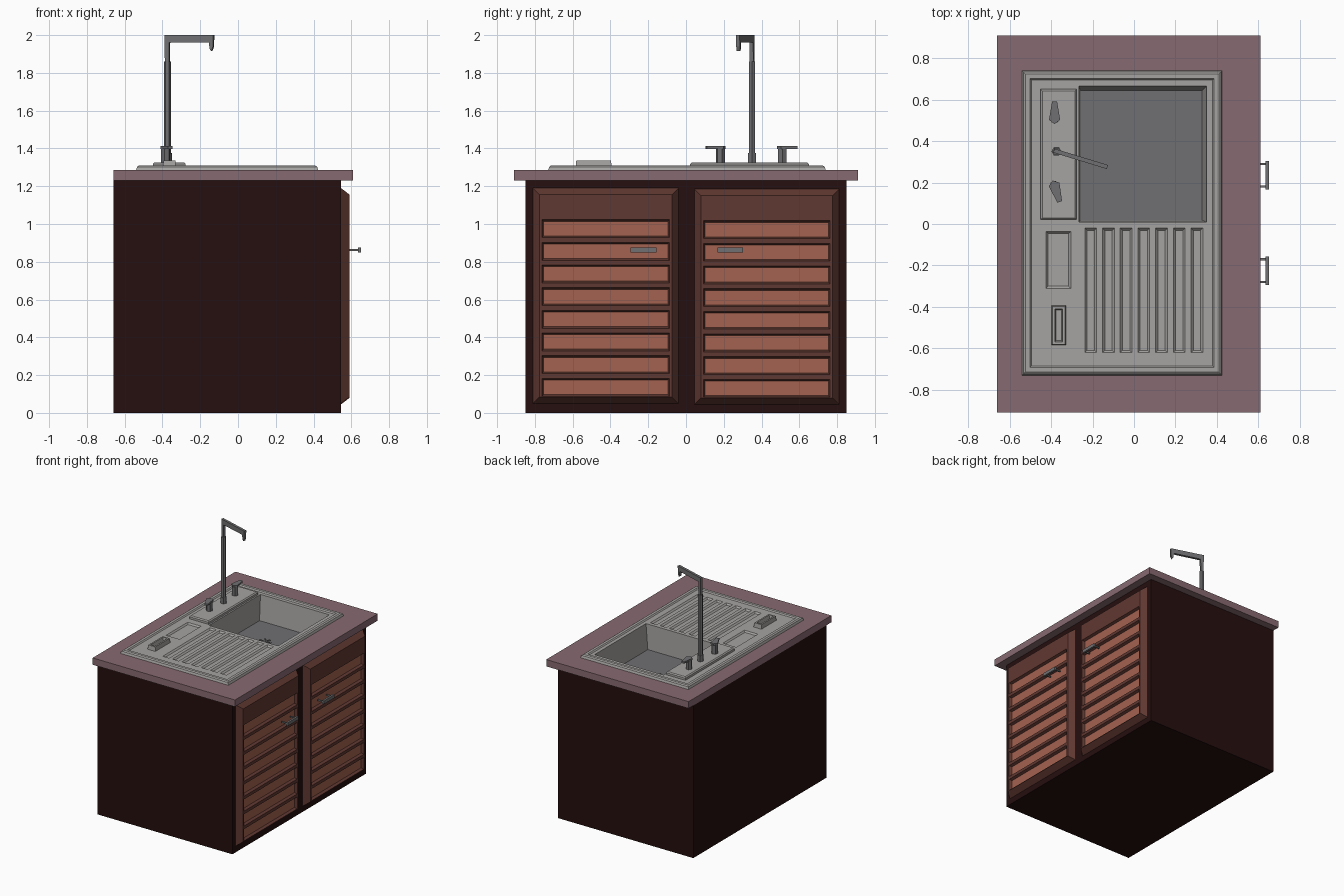
import bpy, bmesh, math
from mathutils import Matrix, Vector

if "Cube" in bpy.data.objects:
    bpy.data.objects.remove(bpy.data.objects["Cube"])


def mat(name, r, g, b):
    m = bpy.data.materials.new(name)
    m.diffuse_color = (r, g, b, 1)
    m.use_nodes = True
    m.node_tree.nodes["Principled BSDF"].inputs["Base Color"].default_value = m.diffuse_color
    return m


STONE = mat("mauve_stone", .245, .145, .165)
DARK = mat("dark_wood", .019, .0045, .0045)
WOOD = mat("brown_wood", .118, .040, .031)
SLAT = mat("orange_wood", .37, .123, .08)
STEEL = mat("light_steel", .38, .37, .36)
GREY = mat("dark_steel", .16, .16, .168)


def finish(bm, name, *mats):
    me = bpy.data.meshes.new(name)
    bm.to_mesh(me)
    bm.free()
    for m in mats:
        me.materials.append(m)
    ob = bpy.data.objects.new(name, me)
    bpy.context.collection.objects.link(ob)
    return ob


def up(u, v, w):
    return (u, v, w)


def forward(u, v, w):      # plane facing +x
    return (w, u, v)


def loft(bm, rings, place=up, first=False, last=False, closed=False, cap_mat=0):
    """Rectangular rings (u0, u1, v0, v1, w) joined in order."""
    vs = [[bm.verts.new(place(u, v, w)) for u, v in ((a, c), (b, c), (b, d), (a, d))]
          for a, b, c, d, w in rings]
    pairs = list(zip(vs, vs[1:])) + ([(vs[-1], vs[0])] if closed else [])
    for p, q in pairs:
        for i in range(4):
            j = (i + 1) % 4
            bm.faces.new((p[i], p[j], q[j], q[i]))
    if first:
        bm.faces.new(vs[0][::-1])
    if last:
        bm.faces.new(vs[-1]).material_index = cap_mat


def sheet(bm, us, vs, w, recess, rim, depth, place=up, floor_mat=0):
    """Grid of flat cells; those chosen by recess(i, j) are sunk with sloped rims."""
    g = [[bm.verts.new(place(u, v, w)) for v in vs] for u in us]
    for i in range(len(us) - 1):
        for j in range(len(vs) - 1):
            f = bm.faces.new((g[i][j], g[i + 1][j], g[i + 1][j + 1], g[i][j + 1]))
            if recess(i, j):
                loft_rings = [(us[i], us[i + 1], vs[j], vs[j + 1], w),
                              (us[i] + rim, us[i + 1] - rim, vs[j] + rim, vs[j + 1] - rim, w - depth)]
                bm.faces.remove(f)
                loft(bm, loft_rings, place, last=True, cap_mat=floor_mat)


def shrink(r, d, w):
    return (r[0] + d, r[1] - d, r[2] + d, r[3] - d, w)


def block(name, r, z0, z1, m, bevel=0.0, first=True):
    bm = bmesh.new()
    rings = [(*r, z0)] + ([(*r, z1 - bevel)] if bevel else []) + [shrink(r, bevel, z1)]
    loft(bm, rings, first=first, last=True)
    return finish(bm, name, m)


def prism(name, pts, w0, w1, m, matrix=Matrix()):
    """Extruded outline."""
    bm = bmesh.new()
    lo = [bm.verts.new(matrix @ Vector((x, y, w0))) for x, y in pts]
    hi = [bm.verts.new(matrix @ Vector((x, y, w1))) for x, y in pts]
    n = len(pts)
    for i in range(n):
        bm.faces.new((lo[i], lo[(i + 1) % n], hi[(i + 1) % n], hi[i]))
    bm.faces.new(lo[::-1])
    bm.faces.new(hi)
    bmesh.ops.recalc_face_normals(bm, faces=bm.faces)
    return finish(bm, name, m)


def ngon(cx, cy, r, n):
    return [(cx + r * math.cos(2 * math.pi * k / n), cy + r * math.sin(2 * math.pi * k / n))
            for k in range(n)]


# Cabinet body, open at the top so the bowl can hang inside
bm = bmesh.new()
body = (-.66, .545, -.85, .85)
loft(bm, [(*body, 0), (*body, 1.23)], first=True)
finish(bm, "cabinet_body", DARK)

# Countertop with an opening for the sink
bm = bmesh.new()
top, hole = (-.66, .61, -.91, .91), (-.52, .405, -.71, .72)
loft(bm, [(*top, 1.23), (*top, 1.285), (*hole, 1.285), (*hole, 1.23)], closed=True)
finish(bm, "countertop", STONE)

# Louvred doors with bevelled borders
for name, y0, y1, z0, z1 in (("left_door", -.81, -.04, .05, 1.19),
                             ("right_door", .045, .81, .045, 1.185)):
    bm = bmesh.new()
    outer = (y0, y1, z0, z1)
    inner = shrink(outer, .034, .59)
    loft(bm, [(*outer, .545), inner], forward)
    zs = [inner[2]]
    for k in range(8):
        zs += [z0 + .038 + .12 * k, z0 + .133 + .12 * k]
    zs.append(inner[3])
    sheet(bm, [inner[0], inner[0] + .013, inner[1] - .013, inner[1]], zs, .59,
          lambda i, j: i == 1 and j % 2 == 1, .009, .02, forward, 1)
    finish(bm, name, WOOD, SLAT)

# Door handles: bar on two thin posts
for side, c in (("left", -.225), ("right", .235)):
    block(side + "_handle_bar", (.634, .65, c - .068, c + .068), .85, .876, GREY)
    for k, s in enumerate((-.055, .055)):
        block(f"{side}_handle_post_{k}", (.588, .636, c + s - .005, c + s + .005),
              .857, .868, GREY)

# Sink sheet: raised rim, side strip with tray, draining board with grooves
Z = 1.301
bm = bmesh.new()
rim = (-.54, .425, -.73, .74)
loft(bm, [(*rim, 1.285), shrink(rim, .006, 1.303), shrink(rim, .016, 1.31),
          shrink(rim, .038, 1.31), shrink(rim, .046, Z)])
x0, x1, y0, y1 = shrink(rim, .046, Z)[:4]
sheet(bm, [x0, -.425, -.305, -.265], [y0, -.31, -.035, y1], Z,
      lambda i, j: i == 1 and j == 1, .01, .012)
gx = [-.265]
for k in range(7):
    gx += [-.237 + .0853 * k, -.180 + .0853 * k]
gx += [.35, x1]
sheet(bm, gx, [y0, -.62, -.02, .01], Z,
      lambda i, j: j == 1 and i % 2 == 1 and i < 14, .011, .012)
sheet(bm, [-.265, .35, x1], [.665, y1], Z, lambda i, j: False, 0, 0)
sheet(bm, [.35, x1], [.01, .665], Z, lambda i, j: False, 0, 0)
finish(bm, "sink_sheet", STEEL)

# Bowl with a darker floor
bm = bmesh.new()
loft(bm, [(-.265, .35, .01, .665, Z), (-.258, .328, .018, .643, 1.10)], last=True, cap_mat=1)
finish(bm, "sink_bowl", STEEL, GREY)

# Drain disc with spokes
prism("drain", ngon(-.015, .36, .052, 12), 1.098, 1.104, GREY)
for k in range(3):
    m = Matrix.Translation((-.015, .36, 0)) @ Matrix.Rotation(math.pi * k / 3, 4, 'Z')
    prism(f"drain_spoke_{k}", [(-.045, -.006), (.045, -.006), (.045, .006), (-.045, .006)],
          1.102, 1.109, GREY, m)

# Soap dish
bm = bmesh.new()
dish = (-.398, -.328, -.585, -.393)
loft(bm, [(*dish, Z - .002), shrink(dish, .004, 1.335), shrink(dish, .016, 1.335),
          shrink(dish, .022, 1.308)], last=True)
finish(bm, "soap_dish", STEEL)

# Tap base plate
block("tap_base_plate", (-.45, -.277, .022, .65), Z - .002, 1.326, STEEL, .008)

# Tap: foot, column and bent spout
TX, TY = -.374, .35
prism("tap_foot", ngon(TX, TY, .024, 6), 1.32, 1.375, GREY)
prism("tap_column", ngon(TX, TY, .019, 6), 1.32, 1.86, GREY)
spout = [(-.011, 1.85), (.011, 1.85), (.013, 1.96), (.232, 1.962), (.238, 1.925),
         (.246, 1.915), (.256, 1.94), (.257, 2.0), (-.013, 2.0)]
prism("tap_spout", spout, -.01, .01, GREY,
      Matrix.Translation((TX, TY, 0)) @ Matrix.Rotation(math.radians(-17), 4, 'Z')
      @ Matrix.Rotation(math.radians(90), 4, 'X'))

# Tap knobs: post with a tapered lever
for name, y, turn in (("cold_knob", .51, 0), ("hot_knob", .183, math.radians(198))):
    m = Matrix.Translation((-.383, y, 0)) @ Matrix.Rotation(turn, 4, 'Z')
    prism(name + "_post", ngon(0, 0, .025, 6), 1.32, 1.402, GREY, m)
    prism(name + "_lever", [(-.027, -.008), (0, -.028), (.027, -.008), (.012, .08), (-.012, .08)],
          1.398, 1.412, GREY, m)
